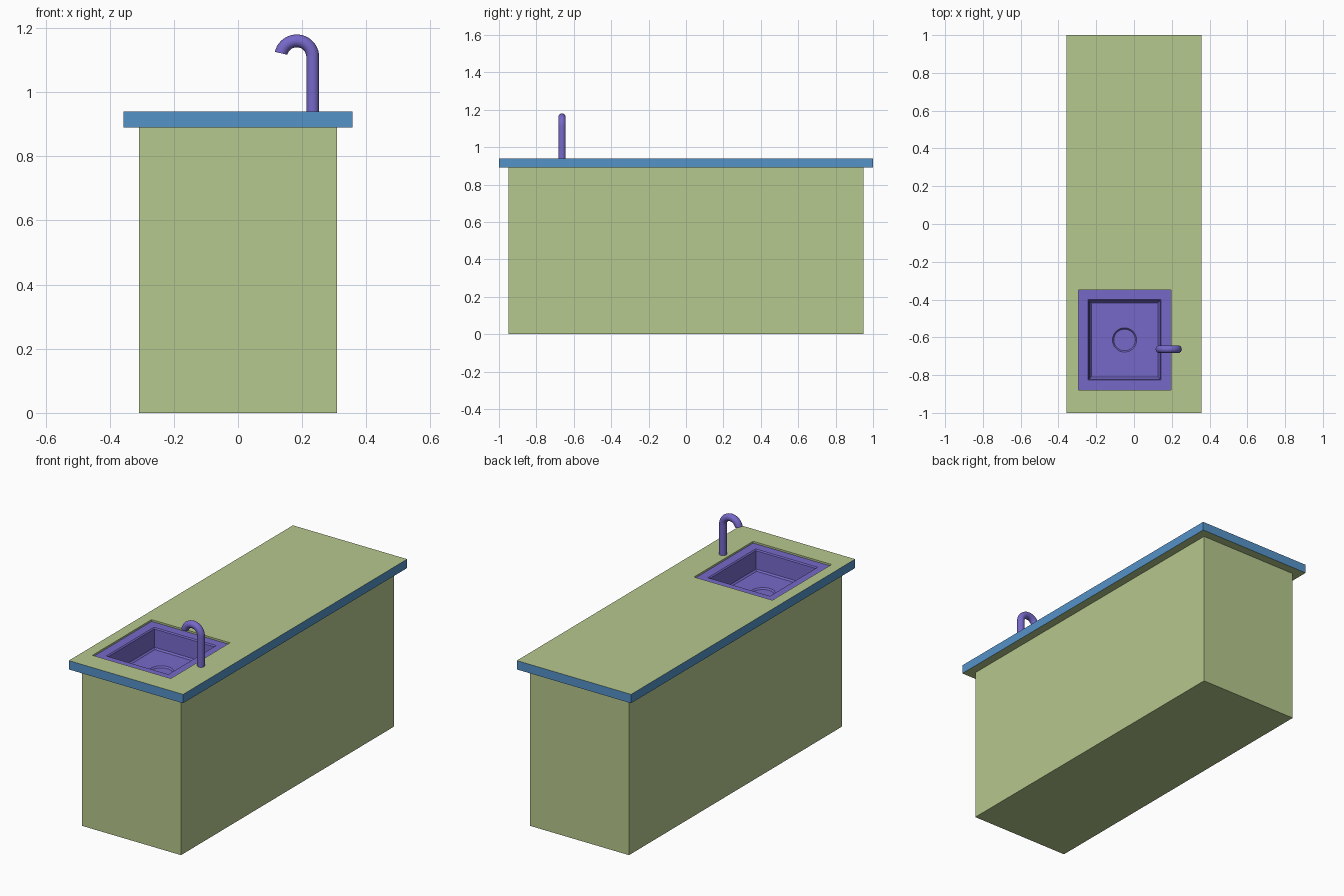
import bpy, bmesh
from math import sin, cos, pi, radians

if "Cube" in bpy.data.objects:
    bpy.data.objects.remove(bpy.data.objects["Cube"])


def material(name, rgb):
    m = bpy.data.materials.new(name)
    m.diffuse_color = (*rgb, 1)
    m.use_nodes = True
    m.node_tree.nodes["Principled BSDF"].inputs["Base Color"].default_value = m.diffuse_color
    return m


GREEN = material("green", (0.47, 0.58, 0.27))
BLUE = material("blue", (0.09, 0.29, 0.58))
PURPLE = material("purple", (0.18, 0.14, 0.58))


def rect(cx, cy, hx, hy, z, n=4):
    """Rectangle outline with n points; corners fall at 45 degree steps."""
    pts = []
    for i in range(n):
        a = pi / 4 + 2 * pi * i / n
        m = max(abs(cos(a)), abs(sin(a)))
        pts.append((cx + hx * cos(a) / m, cy + hy * sin(a) / m, z))
    return pts


def circle(cx, cy, r, z, n):
    return [(cx + r * cos(pi / 4 + 2 * pi * i / n),
             cy + r * sin(pi / 4 + 2 * pi * i / n), z) for i in range(n)]


def loft(name, loops, mats, cap_start=False, cap_end=False, bands=()):
    """Skin consecutive loops; sections listed in bands use the second material."""
    bm = bmesh.new()
    rings = [[bm.verts.new(p) for p in loop] for loop in loops]
    for s, (a, b) in enumerate(zip(rings, rings[1:])):
        for i in range(len(a)):
            j = (i + 1) % len(a)
            f = bm.faces.new((a[i], a[j], b[j], b[i]))
            f.material_index = 1 if s in bands else 0
    if cap_start:
        bm.faces.new(rings[0][::-1])
    if cap_end:
        bm.faces.new(rings[-1])
    me = bpy.data.meshes.new(name)
    bm.to_mesh(me)
    bm.free()
    for m in mats:
        me.materials.append(m)
    ob = bpy.data.objects.new(name, me)
    bpy.context.collection.objects.link(ob)
    return ob


def smooth(ob):
    bpy.ops.object.select_all(action='DESELECT')
    ob.select_set(True)
    bpy.context.view_layer.objects.active = ob
    bpy.ops.object.shade_smooth_by_angle(angle=radians(30))


TOP, UNDER = 0.94, 0.89
SX, SY = -0.05, -0.614          # sink centre

# Cabinet, open under the worktop
loft("cabinet", [rect(0, 0, 0.309, 0.95, 0), rect(0, 0, 0.309, 0.95, UNDER)],
     [GREEN], cap_start=True)

# Worktop with blue edge band and a sink opening
loft("worktop", [
    rect(0, 0, 0.309, 0.95, UNDER),
    rect(0, 0, 0.357, 1, UNDER),
    rect(0, 0, 0.357, 1, TOP),
    rect(SX, SY, 0.245, 0.264, TOP),
    rect(SX, SY, 0.245, 0.264, TOP - 0.012),
], [GREEN, BLUE], bands=(1,))

# Sink: sunken rim, chamfered lip, basin and recessed drain
N = 48
RIM, FLOOR = TOP - 0.01, 0.815
sink = loft("sink", [
    rect(SX, SY, 0.245, 0.264, RIM, N),
    rect(SX, SY, 0.194, 0.213, RIM, N),
    rect(SX, SY, 0.188, 0.207, RIM - 0.006, N),
    rect(SX, SY, 0.184, 0.203, FLOOR + 0.008, N),
    rect(SX, SY, 0.176, 0.195, FLOOR, N),
    circle(SX, SY, 0.064, FLOOR, N),
    circle(SX, SY, 0.057, FLOOR - 0.008, N),
], [PURPLE], cap_end=True)

# Tap: straight riser and hooked spout
R, r, SIDES = 0.05, 0.02, 24
CX, CY, CZ = 0.183, -0.663, 1.11


def tap_ring(phi, cz):
    out = []
    for i in range(SIDES):
        a = 2 * pi * i / SIDES
        d = R + r * cos(a)
        out.append((CX + d * cos(phi), CY + r * sin(a), cz + d * sin(phi)))
    return out


tap = loft("tap", [tap_ring(0, TOP)] +
           [tap_ring(radians(167) * k / 20, CZ) for k in range(21)],
           [PURPLE], cap_start=True, cap_end=True)
smooth(tap)
